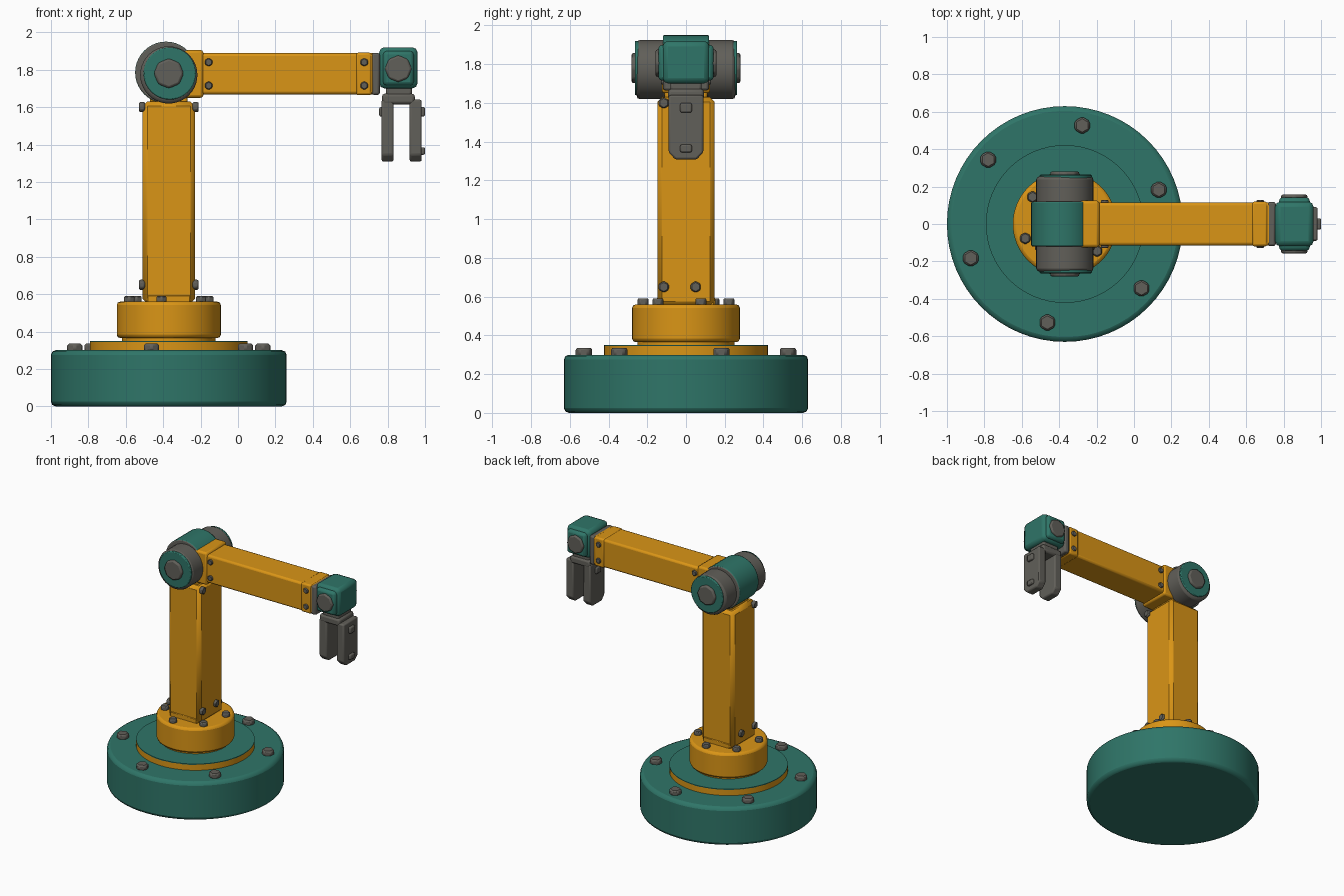
import bpy
import math
from mathutils import Vector

cube = bpy.data.objects.get("Cube")
if cube:
    bpy.data.objects.remove(cube, do_unlink=True)


def material(name, rgb):
    m = bpy.data.materials.new(name)
    m.use_nodes = True
    m.diffuse_color = (*rgb, 1)
    m.node_tree.nodes["Principled BSDF"].inputs["Base Color"].default_value = (*rgb, 1)
    return m


GREEN = material("teal green paint", (0.028, 0.178, 0.138))
ORANGE = material("orange paint", (0.70, 0.30, 0.008))
GREY = material("dark grey metal", (0.12, 0.115, 0.10))


def finish(name, mat, bevel, segments):
    ob = bpy.context.object
    ob.name = name
    ob.data.materials.append(mat)
    bpy.ops.object.transform_apply(location=False, rotation=True, scale=True)
    if bevel:
        mod = ob.modifiers.new("edge", "BEVEL")
        mod.width = bevel
        mod.segments = segments
        mod.limit_method = "ANGLE"
        mod.angle_limit = math.radians(40)
    bpy.ops.object.shade_smooth_by_angle(angle=math.radians(35))
    return ob


def box(name, mat, lo, hi, bevel=0.012, segments=2):
    lo, hi = Vector(lo), Vector(hi)
    bpy.ops.mesh.primitive_cube_add(size=1, location=(lo + hi) / 2)
    bpy.context.object.scale = hi - lo
    return finish(name, mat, bevel, segments)


def rod(name, mat, start, end, radius, sides=48, bevel=0.0, segments=2):
    start, end = Vector(start), Vector(end)
    axis = end - start
    bpy.ops.mesh.primitive_cylinder_add(vertices=sides, radius=radius, depth=axis.length,
                                        location=(start + end) / 2)
    bpy.context.object.rotation_euler = axis.to_track_quat("Z", "Y").to_euler()
    return finish(name, mat, bevel, segments)


def bolt(name, pos, direction, radius, height):
    pos, d = Vector(pos), Vector(direction)
    rod(name, GREY, pos - d * 0.01, pos + d * height, radius, 6, radius * 0.2, 1)


AX = -0.37  # turning axis of the base


def disc(name, mat, z0, z1, radius, bevel=0.0):
    return rod(name, mat, (AX, 0, z0), (AX, 0, z1), radius, 64, bevel)


def bolt_circle(name, z, radius, size, height):
    for i in range(6):
        a = math.radians(20 + 60 * i)
        bolt(name, (AX + radius * math.cos(a), radius * math.sin(a), z), (0, 0, 1), size, height)


# Base and turret
disc("base", GREEN, 0, 0.30, 0.63, 0.025)
disc("turntable_ring", ORANGE, 0.29, 0.345, 0.422)
disc("turntable_plate", GREEN, 0.343, 0.35, 0.422)
disc("turret_neck", ORANGE, 0.34, 0.38, 0.25)
disc("turret", ORANGE, 0.365, 0.56, 0.278, 0.018)
bolt_circle("base_bolt", 0.30, 0.535, 0.047, 0.035)
bolt_circle("turret_bolt", 0.56, 0.225, 0.032, 0.03)

# Column with chamfered corners
box("column", ORANGE, (AX - 0.14, -0.148, 0.55), (AX + 0.14, 0.148, 1.63), 0.025, 1)
box("column_foot", ORANGE, (AX - 0.12, -0.152, 0.55), (AX + 0.12, 0.152, 0.60), 0.01, 1)
box("column_neck", ORANGE, (AX - 0.10, -0.11, 1.60), (AX + 0.10, 0.11, 1.72))
for side in (-1, 1):
    for y in (-0.115, 0.05):
        bolt("column_bolt", (AX + side * 0.138, y, 0.65), (side, 0, 0), 0.03, 0.02)
    bolt("column_top_bolt", (AX + side * 0.138, -0.115, 1.60), (side, 0, 0), 0.03, 0.02)

# Shoulder joint: green band with grey flanks, motors on both sides
hub = rod("shoulder_band", GREEN, (-0.385, -0.12, 1.785), (-0.385, 0.12, 1.785), 0.165, 40, 0.008)
hub.data.materials.append(GREY)
for f in hub.data.polygons:
    f.material_index = int(abs(f.normal.y) > 0.9)
for s in (-1, 1):
    rod("shoulder_motor", GREY, (AX, s * 0.10, 1.772), (AX, s * 0.255, 1.772), 0.153, 40, 0.018)
    rod("shoulder_cap", GREEN, (AX + 0.005, s * 0.24, 1.78), (AX + 0.005, s * 0.264, 1.78),
        0.14, 40, 0.006)
    rod("shoulder_hub", GREY, (AX, s * 0.25, 1.78), (AX, s * 0.282, 1.78), 0.08, 8, 0.012)

# Forearm
box("forearm_bracket", ORANGE, (-0.34, -0.125, 1.65), (-0.185, 0.125, 1.905), 0.015)
box("forearm", ORANGE, (-0.25, -0.115, 1.668), (0.74, 0.115, 1.888), 0.015)
box("forearm_end_plate", ORANGE, (0.63, -0.119, 1.664), (0.715, 0.119, 1.891), 0.012)
box("forearm_collar", GREY, (0.715, -0.118, 1.665), (0.758, 0.118, 1.89), 0.012)
for x in (-0.157, 0.675):
    for z in (1.715, 1.84):
        for s in (-1, 1):
            bolt("forearm_bolt", (x, s * 0.117, z), (0, s, 0), 0.023, 0.012)

# Wrist
box("wrist_block", GREEN, (0.755, -0.12, 1.70), (0.96, 0.12, 1.92), 0.028, 2)
for s in (-1, 1):
    box("wrist_cheek", GREEN, (0.775, min(0, s * 0.143), 1.715),
        (0.94, max(0, s * 0.143), 1.90), 0.02)
    rod("wrist_hub", GREY, (0.857, s * 0.13, 1.805), (0.857, s * 0.158, 1.805), 0.072, 8, 0.01)

# Gripper
box("gripper_neck", GREY, (0.79, -0.08, 1.655), (0.93, 0.08, 1.71))
box("gripper_palm", GREY, (0.77, -0.092, 1.615), (0.945, 0.092, 1.672), 0.015)
for x0, x1 in ((0.768, 0.832), (0.918, 0.982)):
    # finger outline with clipped lower corners
    outline = [(-0.09, 1.64), (0.09, 1.64), (0.09, 1.345), (0.055, 1.308),
               (-0.055, 1.308), (-0.09, 1.345)]
    n = len(outline)
    me = bpy.data.meshes.new("gripper_finger")
    faces = [list(range(n)), list(range(2 * n - 1, n - 1, -1))]
    faces += [[i, i + n, (i + 1) % n + n, (i + 1) % n] for i in range(n)]
    me.from_pydata([(x, y, z) for x in (x1, x0) for y, z in outline], [], faces)
    ob = bpy.data.objects.new("gripper_finger", me)
    bpy.context.collection.objects.link(ob)
    bpy.ops.object.select_all(action="DESELECT")
    ob.select_set(True)
    bpy.context.view_layer.objects.active = ob
    finish("gripper_finger", GREY, 0.01, 2)
box("finger_stop_left", GREY, (0.97, -0.03, 1.55), (1.0, 0.03, 1.60), 0.008)
box("finger_tip_left", GREY, (0.97, -0.03, 1.345), (1.0, 0.03, 1.385), 0.008)
box("finger_stop_right", GREY, (0.755, -0.03, 1.55), (0.785, 0.03, 1.60), 0.008)
